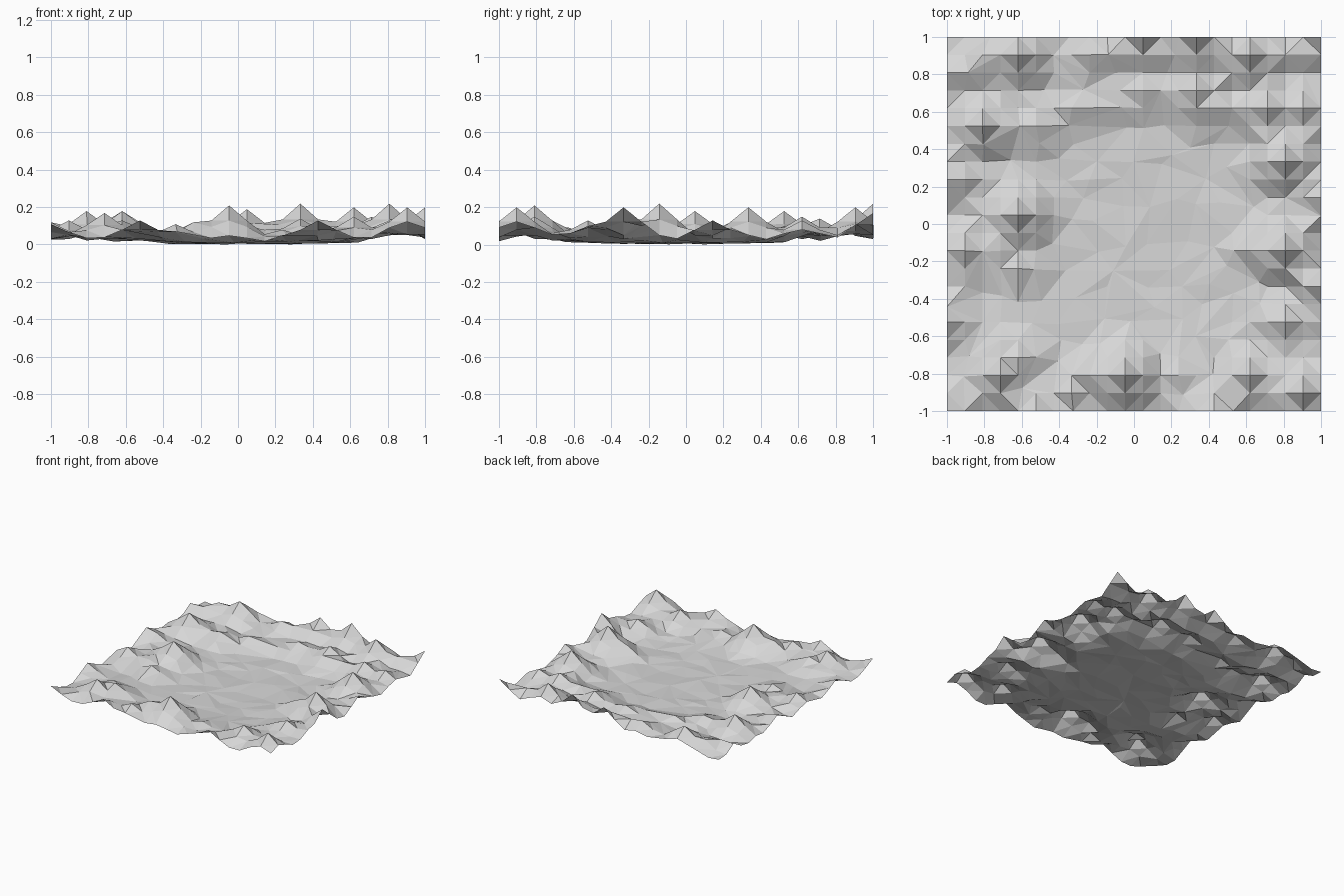
import bpy
import bmesh
import math
import random
from mathutils import Vector
from mathutils.geometry import intersect_point_line

# Remove the default cube only
default_cube = bpy.data.objects.get("Cube")
if default_cube:
    bpy.data.objects.remove(default_cube, do_unlink=True)

random.seed(7)

CELLS = 21                    # cells along each side of the square
CELL = 2 / CELLS
PEAK_RADIUS = 2.6             # foot of each peak, in cells
RIDGE_RADIUS = 1.9            # foot of each ridge, in cells

# Peaks as (column, row, height in hundredths), grouped by side of the basin
FRONT_PEAKS = [
    (0, 0, 11), (5, 0, 13), (15, 0, 13), (20, 1, 20), (7, 1, 11),
    (3, 2, 17), (4, 3, 13), (10, 2, 21), (17, 2, 15), (13, 2, 8),
]
RIGHT_PEAKS = [
    (21, 5, 10), (19, 5, 13), (21, 7, 20), (19, 9, 22), (21, 12, 13),
    (19, 14, 20), (18, 17, 15), (20, 17, 13),
]
BACK_PEAKS = [
    (21, 21, 17), (17, 20, 20), (14, 21, 22), (11, 21, 19),
    (8, 20, 12), (4, 20, 18), (14, 18, 14), (11, 18, 10),
]
LEFT_PEAKS = [
    (2, 16, 18), (5, 16, 10), (0, 13, 12), (4, 11, 18), (1, 9, 13),
    (4, 8, 9), (0, 5, 12),
]
PEAKS = FRONT_PEAKS + RIGHT_PEAKS + BACK_PEAKS + LEFT_PEAKS

# Ridges as (start cell, end cell, height in hundredths)
RIDGES = [
    ((8, 20), (20, 20), 11), ((14, 17), (20, 17), 10), ((7, 17), (12, 18), 8),
    ((0, 19), (2, 19), 10), ((2, 20), (5, 20), 12), ((2, 16), (5, 16), 9),
    ((8, 2), (11, 2), 12), ((17, 2), (20, 2), 9), ((16, 1), (20, 1), 8),
    ((3, 4), (5, 3), 9), ((18, 5), (20, 5), 9), ((17, 9), (19, 9), 10),
    ((0, 13), (1, 13), 10), ((0, 9), (3, 9), 8),
]


def smoothstep(low, high, value):
    t = min(max((value - low) / (high - low), 0), 1)
    return t * t * (3 - 2 * t)


def ground_height(x, y):
    """Shallow, nearly level basin with rough foothills near the border."""
    reach = max(abs(x), abs(y), math.hypot(x, y) * 0.85)
    rim = smoothstep(0.45, 0.85, reach)
    basin = 0.012 * reach + random.uniform(0, 0.014)
    return basin + rim * random.uniform(0, 0.04)


def cone(height, distance, radius):
    return height / 100 * (1 - distance / radius)


def hill_height(point):
    """Tallest peak or ridge reaching this grid point."""
    tallest = 0
    for column, row, height in PEAKS:
        distance = (point - Vector((column, row))).length
        tallest = max(tallest, cone(height, distance, PEAK_RADIUS))
    for start, end, height in RIDGES:
        start, end = Vector(start), Vector(end)
        along = intersect_point_line(point, start, end)[1]
        nearest = start.lerp(end, min(max(along, 0), 1))
        distance = (point - nearest).length
        tallest = max(tallest, cone(height, distance, RIDGE_RADIUS))
    return tallest


def flat_material(name, colour):
    material = bpy.data.materials.new(name)
    material.use_nodes = True
    material.diffuse_color = colour
    shader = material.node_tree.nodes["Principled BSDF"]
    shader.inputs["Base Color"].default_value = colour
    return material


# Terrain sheet: a displaced grid
bm = bmesh.new()
grid = []
for row in range(CELLS + 1):
    line = []
    for column in range(CELLS + 1):
        x = column * CELL - 1
        y = row * CELL - 1
        z = max(ground_height(x, y), hill_height(Vector((column, row))))
        line.append(bm.verts.new((x, y, z)))
    grid.append(line)

# Two flat triangles per cell, with the diagonal along the gentler direction
for row in range(CELLS):
    for column in range(CELLS):
        a, b = grid[row][column], grid[row][column + 1]
        d, c = grid[row + 1][column], grid[row + 1][column + 1]
        if abs(a.co.z - c.co.z) < abs(b.co.z - d.co.z):
            bm.faces.new((a, b, c))
            bm.faces.new((a, c, d))
        else:
            bm.faces.new((a, b, d))
            bm.faces.new((b, c, d))

# Rest the lowest point on the ground
lowest = min(vert.co.z for vert in bm.verts)
bmesh.ops.translate(bm, verts=bm.verts, vec=(0, 0, -lowest))

mesh = bpy.data.meshes.new("terrain")
bm.to_mesh(mesh)
bm.free()
mesh.materials.append(flat_material("pale_grey_rock", (0.68, 0.68, 0.68, 1)))
terrain = bpy.data.objects.new("terrain", mesh)
bpy.context.collection.objects.link(terrain)

# Merge the flattest facets into larger, irregular ones
facets = terrain.modifiers.new("irregular_facets", "DECIMATE")
facets.ratio = 0.72
